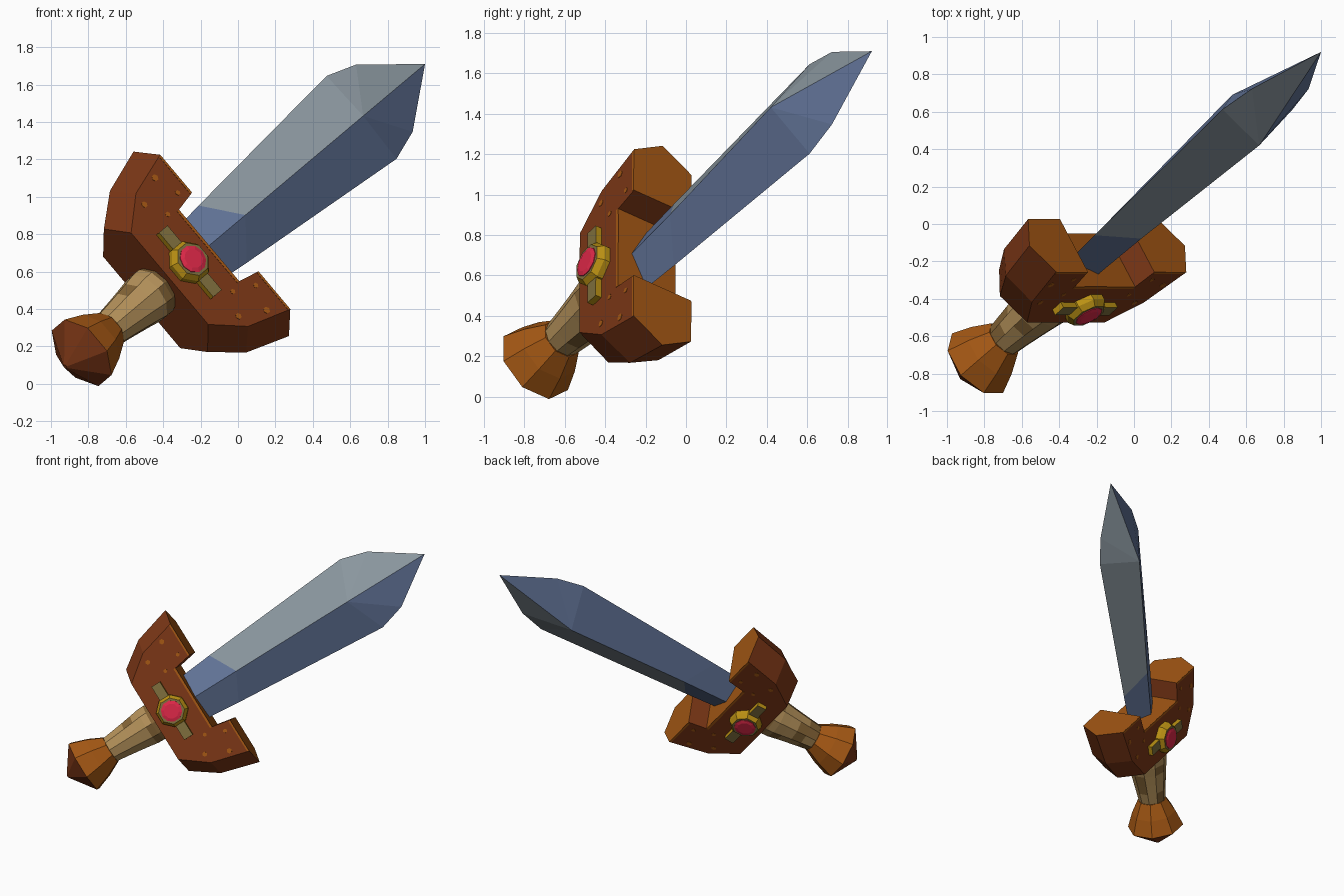
import bpy, bmesh, math, random
from mathutils import Matrix, Vector

if "Cube" in bpy.data.objects:
    bpy.data.objects.remove(bpy.data.objects["Cube"])

random.seed(4)

# Sword frame: local x = guard width, local -y = front of sword, local z = blade axis (0 at tip)
D = Vector((0.629, 0.570, 0.529)).normalized()
W = Vector((0.646, 0.0, -0.763))
W = (W - D * W.dot(D)).normalized()
B = D.cross(W)
FRAME = Matrix.Translation((1.0, 0.92, 1.71)) @ Matrix((W, B, D)).transposed().to_4x4()


def srgb(r, g, b):
    lin = lambda v: (v / 255 / 12.92) if v < 11 else ((v / 255 + 0.055) / 1.055) ** 2.4
    return (lin(r), lin(g), lin(b), 1)


def material(name, *rgb):
    m = bpy.data.materials.new(name)
    m.diffuse_color = srgb(*rgb)
    m.use_nodes = True
    m.node_tree.nodes["Principled BSDF"].inputs["Base Color"].default_value = m.diffuse_color
    return m


BROWN = material("dark brown leather", 124, 55, 22)
ORANGE = material("orange brown edge", 165, 88, 20)
GREY = material("grey steel", 138, 150, 158)
BLUE = material("blue steel", 98, 116, 152)
GOLD = material("gold", 188, 146, 20)
OLIVE = material("dull gold", 128, 112, 62)
RED = material("red gem", 222, 40, 72)
TAN = material("tan wrap", 180, 145, 90)
DARK_TAN = material("dark tan wrap", 132, 100, 54)


def make(name, verts, faces, mats, rule=None):
    """Mesh object in the sword frame; rule(face) gives its material index."""
    me = bpy.data.meshes.new(name)
    me.from_pydata(verts, [], faces)
    for m in mats:
        me.materials.append(m)
    bm = bmesh.new()
    bm.from_mesh(me)
    bmesh.ops.recalc_face_normals(bm, faces=bm.faces)
    bm.normal_update()
    if rule:
        for f in bm.faces:
            f.material_index = rule(f)
    bm.to_mesh(me)
    bm.free()
    ob = bpy.data.objects.new(name, me)
    ob.matrix_world = FRAME
    bpy.context.collection.objects.link(ob)
    return ob


def loft(name, rings, mats, rule=None):
    """Join equal-length rings of points and cap both ends."""
    n = len(rings[0])
    verts = [p for r in rings for p in r]
    faces = [(k * n + i, k * n + (i + 1) % n, (k + 1) * n + (i + 1) % n, (k + 1) * n + i)
             for k in range(len(rings) - 1) for i in range(n)]
    faces += [tuple(range(n)), tuple(range((len(rings) - 1) * n, len(rings) * n))]
    return make(name, verts, faces, mats, rule)


def lathe(name, profile, n, mats, rule=None):
    """Turned part along the sword axis from (height, radius) pairs."""
    rings = [[(r * math.cos(2 * math.pi * (i + .5) / n), r * math.sin(2 * math.pi * (i + .5) / n), z)
              for i in range(n)] for z, r in profile]
    return loft(name, rings, mats, rule)


def disc(name, x, z, side, profile, n, mats, rule=None):
    """Round part facing out of the guard; profile holds (depth, radius)."""
    rings = [[(x + r * math.cos(2 * math.pi * (i + .5) / n), side * c,
               z + r * math.sin(2 * math.pi * (i + .5) / n)) for i in range(n)] for c, r in profile]
    return loft(name, rings, mats, rule)


def box(name, x0, x1, y0, y1, z0, z1, mats, rule=None):
    rings = [[(x0, y, z0), (x1, y, z0), (x1, y, z1), (x0, y, z1)] for y in (y0, y1)]
    return loft(name, rings, mats, rule)


# Blade: diamond sections of (edge height, half width, ridge height, half thickness)
sections = [(-2.0, .175, -2.0, .088), (-1.72, .20, -1.60, .105), (-.54, .29, -.64, .165)]
bv = []
for ez, ew, rz, rt in sections:
    bv += [(ew, 0, ez), (0, -rt, rz), (-ew, 0, ez), (0, rt, rz)]
bf = [(3, 2, 1, 0)]
bf += [(k * 4 + i, k * 4 + (i + 1) % 4, k * 4 + 4 + (i + 1) % 4, k * 4 + 4 + i)
       for k in range(2) for i in range(4)]
bv += [(.235, 0, -.346), (-.235, 0, -.346), (0, 0, 0)]
for edge, bevel in ((8, 12), (10, 13)):
    for ridge in (9, 11):
        bf += [(edge, bevel, ridge), (bevel, 14, ridge)]


def blade_rule(f):
    c = f.calc_center_median()
    return 1 if c.z < -1.65 or c.x * c.y < 0 else 0


make("blade", bv, bf, [GREY, BLUE], blade_rule)

# Guard: pronged outline with a ridge around its outer sides (front x, ridge x, z)
half = [(.25, .25, -1.955), (.275, .275, -1.818), (.54, .645, -1.818),
        (.465, .565, -2.10), (.32, .43, -2.29)]
face = [(x, z) for x, _, z in half] + [(-x, z) for x, _, z in reversed(half)]
ridge = [(x, z) for _, x, z in half] + [(-x, z) for _, x, z in reversed(half)]
loft("guard", [[(x, y, z) for x, z in o] for y, o in ((-.172, face), (0, ridge), (.172, face))],
     [BROWN, ORANGE], lambda f: 1 if f.normal.z > .8 else 0)

# Fittings repeated on the front and back of the guard
GZ = -2.137
for side, label in ((-1, "front"), (1, "back")):
    disc(label + "_gem_ring", 0, GZ, side, [(.16, .118), (.205, .118), (.236, .096)], 8,
         [GOLD, OLIVE], lambda f: 1 if abs(f.normal.y) > .95 else 0)
    disc(label + "_gem", 0, GZ, side, [(.22, .078), (.240, .078), (.247, .055)], 10, [RED])
    for s in (-1, 1):
        lo, hi = sorted((s * .10, s * .225))
        ylo, yhi = sorted((side * .16, side * .206))
        box(label + "_gem_strap", lo, hi, ylo, yhi, GZ - .036, GZ + .036, [GOLD, OLIVE],
            lambda f: 1 if abs(f.normal.y) > .9 else 0)
        # Worn spots
        for x, z, r in ((.463, -1.94, .02), (.39, -2.105, .018), (.324, -1.89, .015), (.27, -2.03, .015)):
            disc(label + "_worn_spot", s * x, z, side, [(.170, r), (.174, r)], 6, [ORANGE])
        # Worn edge on the prong ends
        lo, hi = sorted((s * .278, s * .535))
        ylo, yhi = sorted((side * .170, side * .174))
        box(label + "_prong_edge", lo, hi, ylo, yhi, -1.832, -1.8185, [ORANGE])
    box(label + "_notch_edge", -.25, .25, ylo, yhi, -1.972, -1.9555, [ORANGE])

# Grip with darker worn patches
grip = [(-2.72, .098), (-2.685, .102), (-2.60, .113), (-2.52, .124), (-2.44, .136),
        (-2.37, .148), (-2.32, .150), (-2.28, .135)]


def grip_rule(f):
    z = f.calc_center_median().z
    return 1 if z < -2.69 or z > -2.31 or random.random() < .2 else 0


lathe("grip", grip, 10, [TAN, DARK_TAN], grip_rule)

# Pommel: flared collar with a pointed end
lathe("pommel", [(-3.06, .012), (-2.92, .21), (-2.80, .165), (-2.69, .108)], 8, [ORANGE, BROWN],
      lambda f: 1 if f.normal.z < -.5 else 0)
